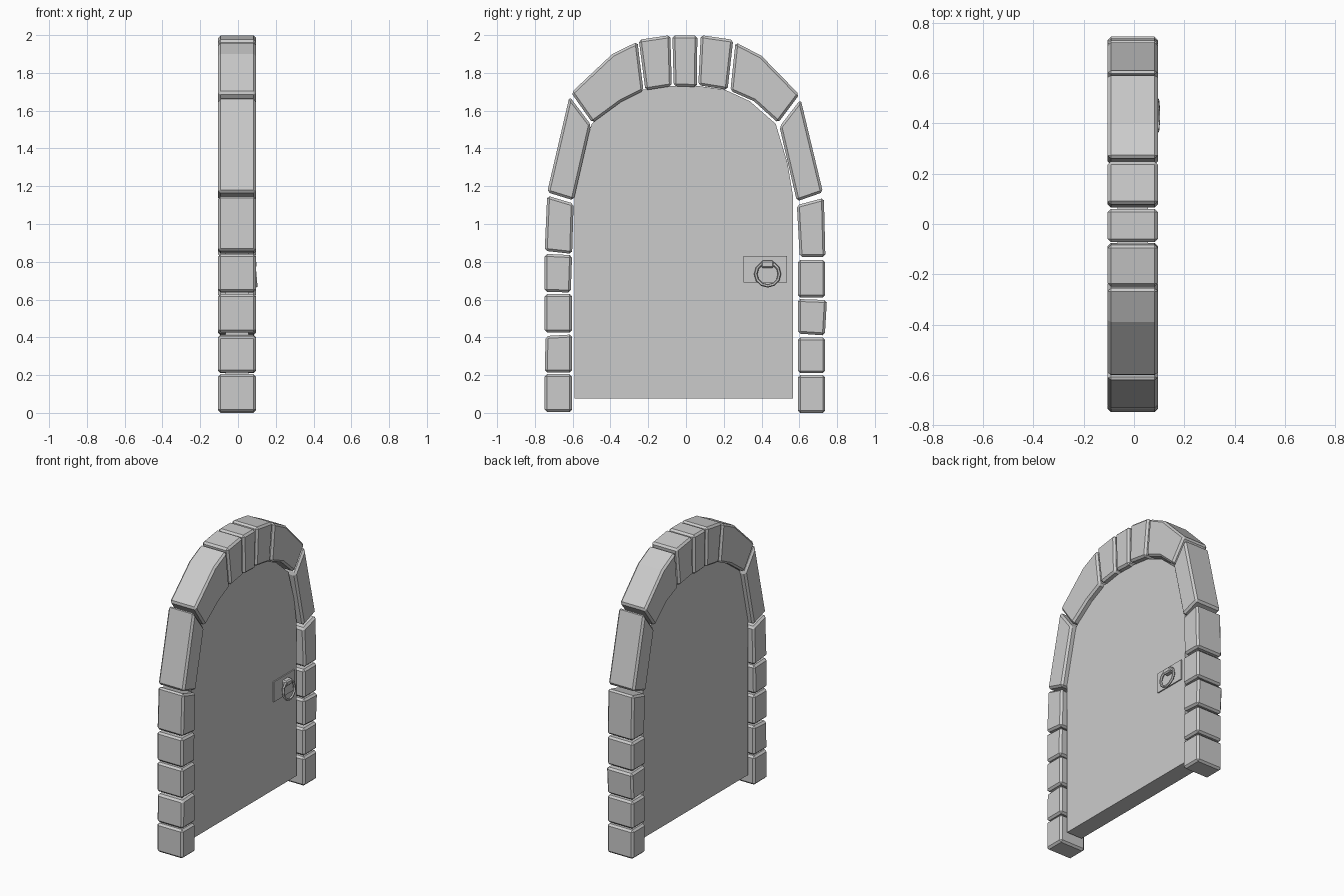
import bpy, bmesh, math
from mathutils import Matrix, Vector

if "Cube" in bpy.data.objects:
    bpy.data.objects.remove(bpy.data.objects["Cube"])


def prism(name, outline, x0, x1, bevel=0.0):
    """Extrude a (y, z) outline along x, with an optional chamfer."""
    bm = bmesh.new()
    back = [bm.verts.new((x0, y, z)) for y, z in outline]
    face = bm.faces.new(back)
    ext = bmesh.ops.extrude_face_region(bm, geom=[face])
    for v in ext["geom"]:
        if isinstance(v, bmesh.types.BMVert):
            v.co.x = x1
    bmesh.ops.recalc_face_normals(bm, faces=bm.faces)
    mesh = bpy.data.meshes.new(name)
    bm.to_mesh(mesh)
    bm.free()
    ob = bpy.data.objects.new(name, mesh)
    bpy.context.collection.objects.link(ob)
    if bevel:
        mod = ob.modifiers.new("chamfer", "BEVEL")
        mod.width = bevel
        mod.segments = 1
        mod.limit_method = "ANGLE"
        mod.angle_limit = math.radians(40)
    return ob


def rect(y0, y1, z0, z1):
    return [(y0, z0), (y1, z0), (y1, z1), (y0, z1)]


XB, XF = -0.105, 0.095

# Jamb blocks, slightly irregular
jamb_left = [
    rect(-0.748, -0.603, 0.005, 0.205),
    [(-0.748, 0.213), (-0.603, 0.213), (-0.603, 0.415), (-0.743, 0.407)],
    rect(-0.748, -0.603, 0.425, 0.63),
    [(-0.748, 0.64), (-0.61, 0.638), (-0.603, 0.835), (-0.748, 0.842)],
    [(-0.748, 0.858), (-0.603, 0.842), (-0.595, 1.108), (-0.735, 1.15)],
]
jamb_right = [
    rect(0.592, 0.737, 0.0, 0.2),
    rect(0.592, 0.737, 0.21, 0.4),
    [(0.592, 0.42), (0.735, 0.41), (0.746, 0.597), (0.592, 0.603)],
    rect(0.592, 0.737, 0.612, 0.81),
    [(0.602, 0.825), (0.738, 0.825), (0.73, 1.138), (0.587, 1.1)],
]

# Arch stones from left spring, over the keystone, to right spring
arch = [
    [(-0.735, 1.168), (-0.595, 1.125), (-0.503, 1.525), (-0.617, 1.675)],
    [(-0.608, 1.695), (-0.495, 1.535), (-0.345, 1.645), (-0.225, 1.705),
     (-0.257, 1.965), (-0.39, 1.9)],
    [(-0.25, 1.975), (-0.215, 1.708), (-0.075, 1.73), (-0.083, 2.0)],
    [(-0.072, 1.998), (-0.065, 1.73), (0.058, 1.725), (0.06, 1.998)],
    [(0.078, 2.0), (0.065, 1.735), (0.22, 1.71), (0.25, 1.975)],
    [(0.262, 1.962), (0.235, 1.705), (0.36, 1.65), (0.487, 1.535),
     (0.6, 1.685), (0.4, 1.89)],
    [(0.607, 1.66), (0.495, 1.515), (0.587, 1.12), (0.725, 1.168)],
]
for label, group in (("left_jamb_block", jamb_left),
                     ("right_jamb_block", jamb_right),
                     ("arch_stone", arch)):
    for i, outline in enumerate(group):
        prism(f"{label}_{i + 1}", outline, XB, XF, 0.013)

# Door slab with arched top
half = [(0.578, 0.075), (0.578, 1.15), (0.55, 1.32), (0.487, 1.53),
        (0.35, 1.65), (0.22, 1.71), (0.08, 1.73)]
cy = -0.012
door = [(cy + y, z) for y, z in half] + [(cy - y, z) for y, z in reversed(half)]
DB, DF = -0.065, 0.055
prism("door_slab", door, DB, DF)

# Handle plate and ring bracket
prism("handle_plate", rect(0.305, 0.535, 0.69, 0.83), DF - 0.005, DF + 0.008)
prism("ring_bracket", rect(0.398, 0.466, 0.768, 0.806), DF, 0.097, 0.008)

# Ring pull
ring_bm = bmesh.new()
major, minor, n, m = 0.063, 0.009, 12, 6
grid = []
for i in range(n):
    a = 2 * math.pi * i / n
    loop = []
    for j in range(m):
        b = 2 * math.pi * j / m
        r = major + minor * math.cos(b)
        loop.append(ring_bm.verts.new((minor * math.sin(b), r * math.cos(a), r * math.sin(a))))
    grid.append(loop)
for i in range(n):
    for j in range(m):
        ring_bm.faces.new((grid[i][j], grid[(i + 1) % n][j],
                           grid[(i + 1) % n][(j + 1) % m], grid[i][(j + 1) % m]))
bmesh.ops.recalc_face_normals(ring_bm, faces=ring_bm.faces)
ring_mesh = bpy.data.meshes.new("ring_pull")
ring_bm.to_mesh(ring_mesh)
ring_bm.free()
ring = bpy.data.objects.new("ring_pull", ring_mesh)
ring.matrix_world = Matrix.Translation(Vector((0.09, 0.432, 0.735))) @ Matrix.Rotation(math.radians(-5), 4, "Y")
bpy.context.collection.objects.link(ring)
